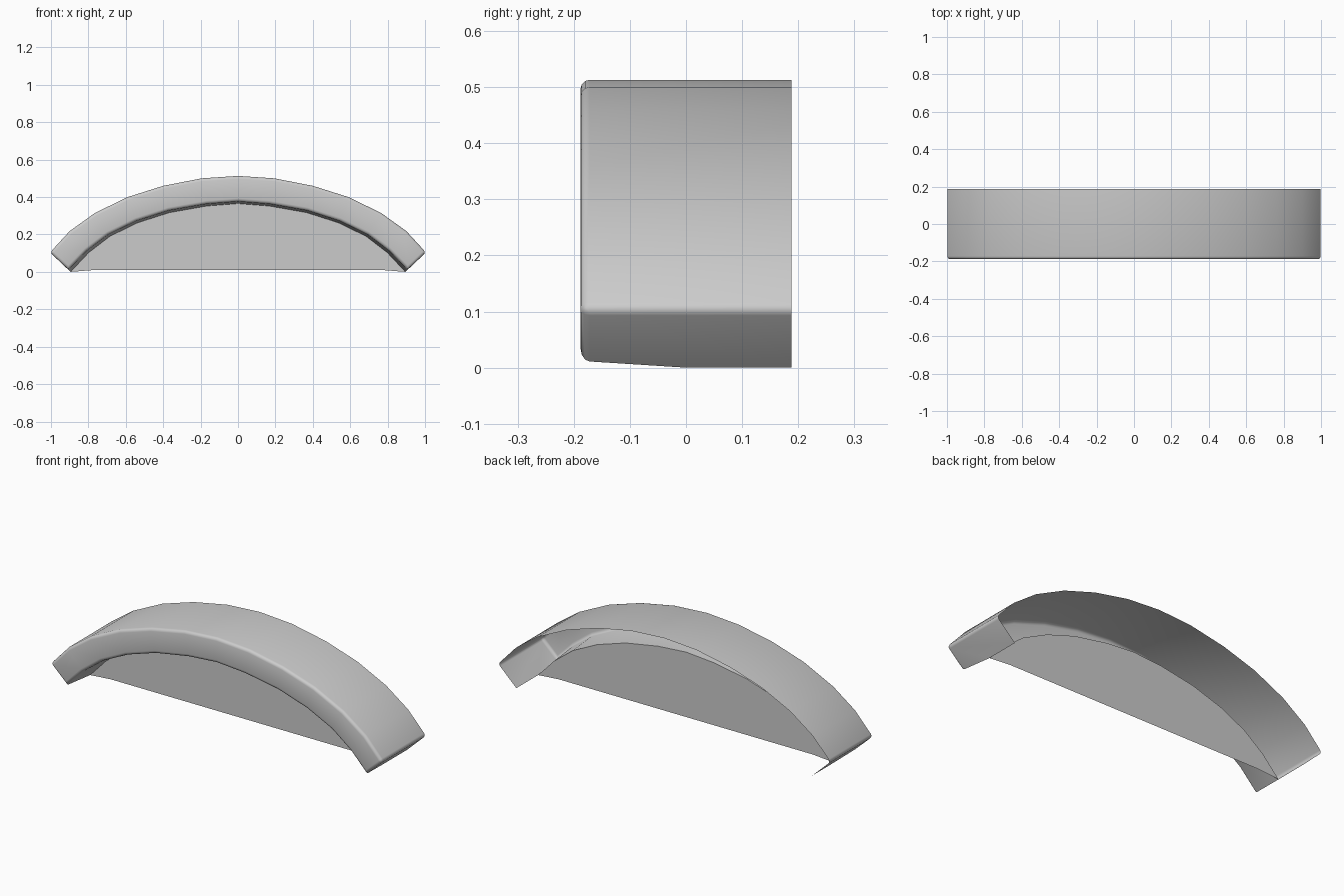
import bpy, bmesh
from mathutils import Vector

if "Cube" in bpy.data.objects:
    bpy.data.objects.remove(bpy.data.objects["Cube"])

DEPTH = 0.188          # half depth; the front faces -y
# right half of each arc, from crown to foot (x, z)
OUTER = [(0, .513), (.195, .5), (.4, .46), (.59, .4), (.765, .315), (.9, .218), (1.005, .104)]
OPENING = [(0, .377), (.17, .364), (.37, .329), (.545, .273), (.695, .2), (.81, .113), (.907, .012)]
PANEL = [(0, .365), (.168, .352), (.366, .317), (.538, .262), (.685, .19), (.798, .103), (.895, 0)]


def full(half):
    return [(-x, z) for x, z in reversed(half[1:])] + half


bm = bmesh.new()


def row(half, y):
    return [bm.verts.new((x, y, z)) for x, z in full(half)]


def skin(a, b):
    for i in range(len(a) - 1):
        bm.faces.new((a[i], a[i + 1], b[i + 1], b[i]))


# Arch shell: outer skin, front ring, soffit tapering in to the panel
back = row(OUTER, DEPTH)
front = row(OUTER, -DEPTH)
opening = row(OPENING, -DEPTH)
inner = row(PANEL, 0)
skin(back, front)
skin(front, opening)
skin(opening, inner)

# Foot caps, running the full depth (the back is open)
for i, s in ((0, -1), (-1, 1)):
    heel = bm.verts.new((s * PANEL[-1][0], DEPTH, PANEL[-1][1]))
    bm.faces.new((back[i], front[i], opening[i], inner[i], heel))

# Recessed panel at mid depth
low = [bm.verts.new((x, 0, .01)) for x in (.77, -.77)]
bm.faces.new(inner + low)
bmesh.ops.recalc_face_normals(bm, faces=bm.faces)
# orient the open shell so the outer skin points away from the centre
crown = min(bm.faces, key=lambda f: (f.calc_center_median() - Vector((.1, 0, .506))).length)
if crown.normal.z < 0:
    bmesh.ops.reverse_faces(bm, faces=bm.faces)


def edge(a, b):
    return bm.edges.get((a, b))


# Rounded front rims and feet
rims = [edge(r[i], r[i + 1]) for r in (front, opening) for i in range(len(r) - 1)]
rims += [edge(front[i], opening[i]) for i in (0, -1)]
rims += [edge(front[i], back[i]) for i in (0, -1)]
bmesh.ops.bevel(bm, geom=rims, offset=.016, segments=3, profile=.5,
                affect='EDGES', clamp_overlap=True)

mesh = bpy.data.meshes.new("arch_molding")
bm.to_mesh(mesh)
bm.free()
arch = bpy.data.objects.new("arch_molding", mesh)
bpy.context.collection.objects.link(arch)
bpy.context.view_layer.objects.active = arch
arch.select_set(True)
bpy.ops.object.shade_smooth_by_angle(angle=0.6)
